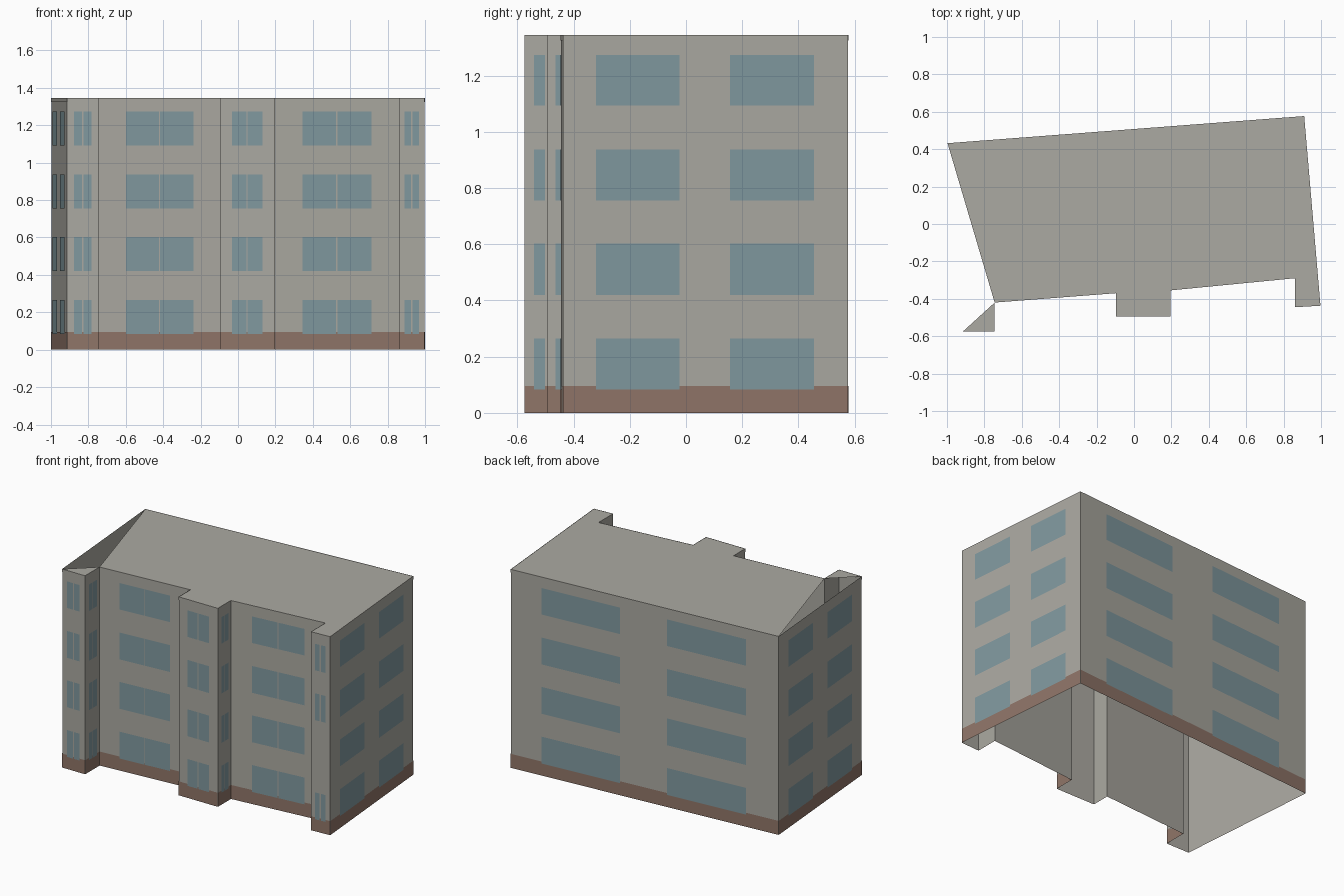
import bpy
from mathutils import Vector

if "Cube" in bpy.data.objects:
    bpy.data.objects.remove(bpy.data.objects["Cube"], do_unlink=True)

HEIGHT, BASE = 1.345, 0.095
ROWS = [(0.083, 0.265), (0.42, 0.602), (0.755, 0.937), (1.093, 1.273)]

# Footprint, counterclockwise from the front left corner
PLAN = [Vector(p) for p in (
    (-0.915, -0.575), (-0.745, -0.575), (-0.745, -0.42), (-0.097, -0.37),
    (-0.097, -0.495), (0.195, -0.495), (0.195, -0.355), (0.86, -0.29),
    (0.86, -0.445), (0.997, -0.437), (0.91, 0.577), (-0.997, 0.432))]


def material(name, color):
    mat = bpy.data.materials.new(name)
    mat.use_nodes = True
    mat.diffuse_color = (*color, 1)
    bsdf = next(n for n in mat.node_tree.nodes if n.type == 'BSDF_PRINCIPLED')
    bsdf.inputs["Base Color"].default_value = (*color, 1)
    bsdf.inputs["Roughness"].default_value = 0.9
    return mat


plaster = material("warm_grey_plaster", (0.41, 0.40, 0.36))
brick = material("brown_base", (0.28, 0.18, 0.14))
glass = material("blue_grey_glass", (0.22, 0.32, 0.35))


def build(name, polygons, mat):
    verts, faces = [], []
    for poly in polygons:
        faces.append(range(len(verts), len(verts) + len(poly)))
        verts += poly
    mesh = bpy.data.meshes.new(name)
    mesh.from_pydata(verts, [], [list(f) for f in faces])
    mesh.materials.append(mat)
    obj = bpy.data.objects.new(name, mesh)
    bpy.context.collection.objects.link(obj)
    return obj


def panel(wall, start, end, low, high, offset=0.0):
    """Upright quad on a wall between two fractions of its length."""
    a, b = PLAN[wall], PLAN[(wall + 1) % len(PLAN)]
    along = (b - a).normalized()
    out = Vector((along.y, -along.x)) * offset
    p, q = a.lerp(b, start) + out, a.lerp(b, end) + out
    return [(p.x, p.y, low), (q.x, q.y, low), (q.x, q.y, high), (p.x, p.y, high)]


def strip(low, high, offset=0.0):
    return [panel(i, 0, 1, low, high, offset) for i in range(len(PLAN))]


# Wall shell, open underneath, with a thin trim at the top and a painted base
build("walls", strip(0, HEIGHT), plaster)
build("roof_trim", strip(HEIGHT - 0.02, HEIGHT, 0.002), plaster)
build("base_band", strip(0, BASE, 0.002), brick)

# Roof, leaving a triangular opening beside the left wall
top = [(p.x, p.y, HEIGHT) for p in PLAN]
build("main_roof", [top[2:]], plaster)
build("left_wing_roof", [top[:3]], plaster)

# Windows: paired panes on the front parts, two wide openings on the other sides
PAIRED = {"left_wing_front": 0, "left_wing_side": 1, "left_front": 2,
          "bay_front": 4, "bay_side": 5, "right_front": 6, "right_wing_front": 8}
WIDE = {"right": 9, "back": 10, "left": 11}


def windows(name, wall, spans, rows):
    build(name + "_windows",
          [panel(wall, s, e, lo, hi, 0.004) for s, e in spans for lo, hi in rows],
          glass)


for name, wall in PAIRED.items():
    length = (PLAN[wall + 1] - PLAN[wall]).length
    gap = 0.003 if length > 0.2 else 0.004
    half = gap / length
    rows = [r for i, r in enumerate(ROWS) if name != "right_wing_front" or i != 1]
    windows(name, wall, [(0.225, 0.5 - half), (0.5 + half, 0.78)], rows)

for name, wall in WIDE.items():
    windows(name, wall, [(0.115, 0.408), (0.585, 0.88)], ROWS)
